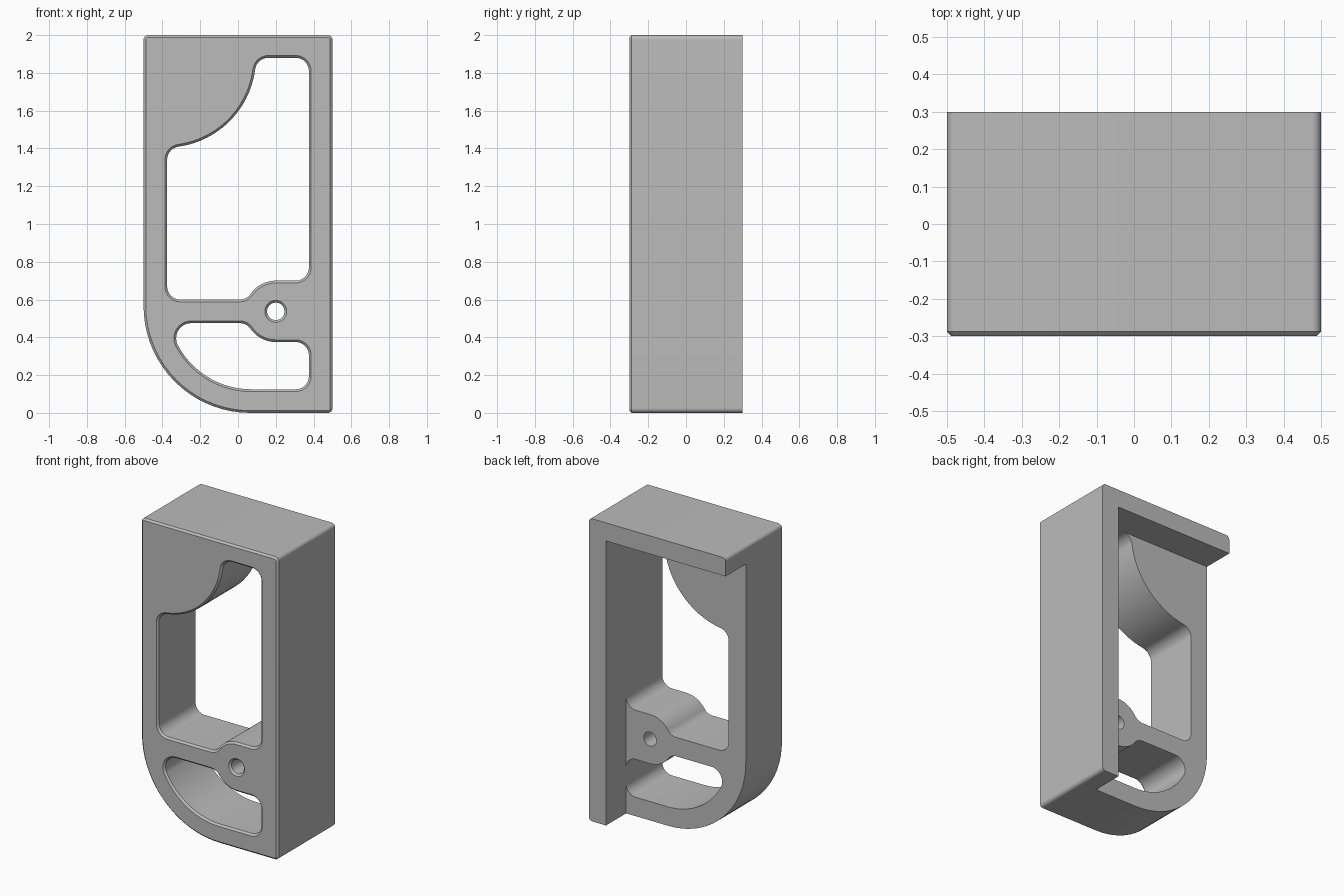
import bpy, bmesh
from math import cos, sin, radians, degrees, atan2, sqrt, ceil
from mathutils import Vector

if "Cube" in bpy.data.objects:
    bpy.data.objects.remove(bpy.data.objects["Cube"])

grey = bpy.data.materials.new("plain grey")
grey.diffuse_color = (0.5, 0.5, 0.5, 1)
grey.use_nodes = True
grey.node_tree.nodes["Principled BSDF"].inputs["Base Color"].default_value = grey.diffuse_color


def arc(cx, cz, r, a0, a1):
    """Points on an arc in the x-z plane, angles in degrees."""
    n = max(4, ceil(abs(a1 - a0) / 5))
    return [Vector((cx + r * cos(radians(a0 + (a1 - a0) * i / n)),
                    cz + r * sin(radians(a0 + (a1 - a0) * i / n)))) for i in range(n + 1)]


def clean(points):
    """Drop doubled points and make the loop run anticlockwise."""
    out = [p for i, p in enumerate(points) if (p - points[i - 1]).length > 1e-4]
    area = sum(out[i - 1].x * p.y - p.x * out[i - 1].y for i, p in enumerate(out))
    return out if area > 0 else out[::-1]


def offset(loop, d):
    """Move a loop outward by d (inward if negative)."""
    res = []
    for i, p in enumerate(loop):
        t0 = (p - loop[i - 1]).normalized()
        t1 = (loop[(i + 1) % len(loop)] - p).normalized()
        n0, n1 = Vector((t0.y, -t0.x)), Vector((t1.y, -t1.x))
        res.append(p + (n0 + n1) * d / (1 + n0.dot(n1)))
    return res


def prism(name, outer, holes, y0, y1, chamfer=0):
    """Solid slab with through holes and an optional chamfer on the front."""
    bm = bmesh.new()
    front, back = [], []
    for k, pts in enumerate([outer] + holes):
        loop = clean(pts)
        layers = [(loop, y1), (loop, y0 + chamfer)]
        if chamfer:
            layers.append((offset(loop, chamfer if k else -chamfer), y0))
        rings = [[bm.verts.new((p.x, y, p.y)) for p in l] for l, y in layers]
        n = len(loop)
        for a, b in zip(rings, rings[1:]):
            for i in range(n):
                bm.faces.new((a[i - 1], a[i], b[i], b[i - 1]))
        for ring, store in ((rings[0], back), (rings[-1], front)):
            store += [bm.edges.get((ring[i - 1], ring[i])) for i in range(n)]
    for edges in (front, back):
        bmesh.ops.triangle_fill(bm, edges=edges, use_beauty=True)
    bmesh.ops.recalc_face_normals(bm, faces=bm.faces)
    me = bpy.data.meshes.new(name)
    bm.to_mesh(me)
    bm.free()
    me.materials.append(grey)
    ob = bpy.data.objects.new(name, me)
    bpy.context.collection.objects.link(ob)
    bpy.ops.object.select_all(action='DESELECT')
    ob.select_set(True)
    bpy.context.view_layer.objects.active = ob
    bpy.ops.object.shade_smooth_by_angle(angle=radians(30))


F = 0.07                        # fillet radius inside the openings
BX, BZ, BR = 0.2, 0.5375, 0.1625  # boss around the small hole
W = 0.375                       # inner wall position

# boss blend: fillet tangent to the crossbar edge and to the boss circle
dz = 0.0625 + F
dx = sqrt((BR + F) ** 2 - dz ** 2)
ba = degrees(atan2(dz, dx))

# upper opening with the round bulge in its top left corner
cx, cz, cr = -0.38, 1.88, 0.475
lx = -W + F
lz = cz - sqrt((cr + F) ** 2 - (lx - cx) ** 2)
rz = 1.88 - F
rx = cx + sqrt((cr + F) ** 2 - (rz - cz) ** 2)
la = degrees(atan2(lz - cz, lx - cx))
ra = degrees(atan2(rz - cz, rx - cx))
upper = (arc(lx, 0.6 + F, F, 270, 180) + arc(lx, lz, F, 180, la + 180)
         + arc(cx, cz, cr, la, ra) + arc(rx, rz, F, ra + 180, 90)
         + arc(W - F, 1.88 - F, F, 90, 0) + arc(W - F, 0.7 + F, F, 0, -90)
         + arc(BX, BZ, BR, 90, 180 - ba) + arc(BX - dx, BZ + dz, F, -ba, -90))

# lower opening following the big rounded corner
gx, gz, gr, er = 0.07, 0.565, 0.44, 0.08
ez = 0.475 - er
ex = gx - sqrt((gr - er) ** 2 - (gz - ez) ** 2)
ea = degrees(atan2(ez - gz, ex - gx)) + 360
lower = (arc(ex, ez, er, ea, 90) + arc(BX - dx, BZ - dz, F, 90, ba)
         + arc(BX, BZ, BR, 180 + ba, 270) + arc(W - F, 0.375 - F, F, 90, 0)
         + arc(W - F, 0.125 + F, F, 0, -90) + arc(gx, gz, gr, 270, ea))

pin_hole = arc(BX, BZ, 0.046, 0, 360)

# three small outer corners shared by the plate and the rim
corners = (arc(0.475, 0.025, 0.025, -90, 0) + arc(0.475, 1.975, 0.025, 0, 90)
           + arc(-0.475, 1.975, 0.025, 90, 180))

# front plate
prism("front_plate", corners + arc(0.065, 0.565, 0.565, 180, 270),
      [upper, lower, pin_hole], -0.3, 0.09, 0.012)

# rear rim: top bar and right wall
prism("rear_rim", corners + [Vector(p) for p in ((-0.5, 1.88), (W, 1.88), (W, 0))],
      [], 0.09, 0.3)
